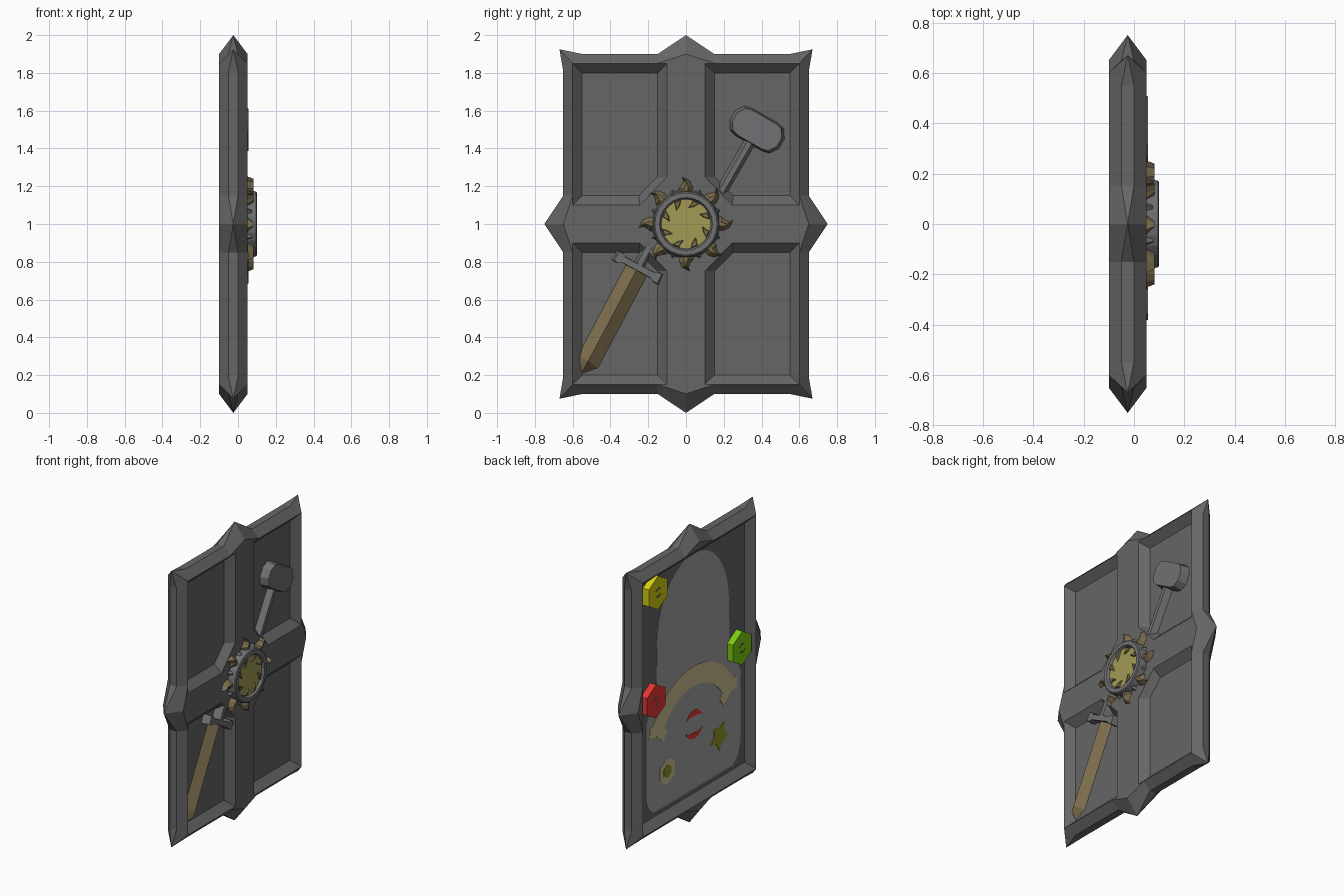
import bpy, bmesh
from math import sin, cos, radians, pi

if "Cube" in bpy.data.objects:
    bpy.data.objects.remove(bpy.data.objects["Cube"])

def mat(name, r, g, b):
    lin = lambda c: (c / 255 / 12.92) if c < 10 else ((c / 255 + 0.055) / 1.055) ** 2.4
    m = bpy.data.materials.new(name)
    m.diffuse_color = (lin(r), lin(g), lin(b), 1)
    m.use_nodes = True
    m.node_tree.nodes["Principled BSDF"].inputs["Base Color"].default_value = m.diffuse_color
    return m

IRON = mat("iron_grey", 102, 102, 102)
STEEL = mat("steel", 112, 113, 115)
BRONZE = mat("bronze", 125, 110, 78)
GOLD = mat("gold", 162, 154, 84)
PALE = mat("pale_grey", 160, 160, 160)
BEIGE = mat("beige", 205, 192, 145)
RED = mat("red", 232, 54, 50)
GREEN = mat("green", 124, 203, 16)
YELLOW = mat("yellow", 212, 203, 16)
OLIVE = mat("olive", 145, 150, 40)

def finish(bm, name, m):
    bmesh.ops.remove_doubles(bm, verts=bm.verts[:], dist=1e-5)
    bmesh.ops.recalc_face_normals(bm, faces=bm.faces[:])
    me = bpy.data.meshes.new(name)
    bm.to_mesh(me)
    bm.free()
    me.materials.append(m)
    ob = bpy.data.objects.new(name, me)
    bpy.context.collection.objects.link(ob)
    return ob

def poly(bm, pts):
    return bm.faces.new([bm.verts.new(p) for p in pts])

def add_prism(bm, base, x0, x1, top=None, cap=True):
    """Prism on the yz plane from x0 to x1; top = matching outline at x1."""
    top = top or base
    n = len(base)
    for i in range(n):
        j = (i + 1) % n
        poly(bm, [(x0, *base[i]), (x0, *base[j]), (x1, *top[j]), (x1, *top[i])])
    poly(bm, [(x0, *p) for p in base])
    if cap:
        poly(bm, [(x1, *p) for p in top])

def plate(name, base, x0, x1, m, top=None, cap=True):
    bm = bmesh.new()
    add_prism(bm, base, x0, x1, top, cap)
    return finish(bm, name, m)

def shrink(pts, k):
    cy = sum(p[0] for p in pts) / len(pts)
    cz = sum(p[1] for p in pts) / len(pts)
    return [(cy + (y - cy) * k, cz + (z - cz) * k) for y, z in pts]

def polar(r, deg, c=(0, 1)):
    return (c[0] + r * cos(radians(deg)), c[1] + r * sin(radians(deg)))

def arc(c, r, a0, a1, n):
    return [polar(r, a0 + (a1 - a0) * i / n, c) for i in range(n + 1)]

def local(o, deg, pts):
    """(along, across) points placed at o, pointing along deg."""
    c, s = cos(radians(deg)), sin(radians(deg))
    return [(o[0] + a * c - t * s, o[1] + a * s + t * c) for a, t in pts]

# Shield body: one quadrant mirrored four ways
OUT = [(.75, 0), (.65, .15), (.65, .81), (.67, .925), (.55, .9), (.15, .9), (0, 1)]
CREST = [(.65, 0), (.6, .15), (.6, .81), (.6, .85), (.55, .85), (.15, .85), (0, .9)]
HOLE = [(.6, .1), (.245, .1), (.1, .25), (.1, .85), (.6, .85)]
FLOOR = [(.55, .15), (.25, .15), (.15, .25), (.15, .8), (.55, .8)]
MID = [1, 0, 0, 1, 0, 0, 1]          # rim points that narrow to one sharp tip
bm = bmesh.new()
for sy in (1, -1):
    for sz in (1, -1):
        P = lambda x, p: (x, p[0] * sy, 1 + p[1] * sz)
        rows = [[P(.05, p) for p in CREST],
                [P(-.025 if t else 0, p) for p, t in zip(OUT, MID)],
                [P(-.025 if t else -.05, p) for p, t in zip(OUT, MID)],
                [P(-.1, p) for p in CREST]]
        for a, b in zip(rows, rows[1:]):
            for i in range(6):
                if a is rows[1] and MID[i] and MID[i + 1]:
                    continue
                poly(bm, [a[i], a[i + 1], b[i + 1], b[i]])
        # raised cross and four sunken front panels
        poly(bm, [P(.05, p) for p in [(0, 0), (.65, 0), (.6, .15)] + HOLE[:4] + [(.15, .85), (0, .9)]])
        for i in range(5):
            j = (i + 1) % 5
            poly(bm, [P(.05, HOLE[i]), P(.05, HOLE[j]), P(0, FLOOR[j]), P(0, FLOOR[i])])
        poly(bm, [P(0, p) for p in FLOOR])
        # sunken back
        poly(bm, [P(-.1, p) for p in [(.6, 0), (.65, 0), (.6, .15)]])
        poly(bm, [P(-.1, p) for p in [(0, .85), (0, .9), (.15, .85)]])
        poly(bm, [P(-.1, p) for p in [(.6, 0), (.6, .85)]] + [P(-.05, p) for p in [(.55, .8), (.55, 0)]])
        poly(bm, [P(-.1, p) for p in [(0, .85), (.6, .85)]] + [P(-.05, p) for p in [(.55, .8), (0, .8)]])
        poly(bm, [P(-.05, p) for p in [(0, 0), (.55, 0), (.55, .8), (0, .8)]])
finish(bm, "shield_body", IRON)

# Sun emblem: toothed collar, ring, disc, flames
star = [polar(.195 if i % 2 else .165, i * 11.25 + 11.25) for i in range(32)]
plate("emblem_collar", star, .05, .075, STEEL, shrink(star, .93))
bm = bmesh.new()
prof = [(.18, .05), (.172, .095), (.165, .1), (.14, .1), (.13, .08), (.13, .05)]
for k in range(24):
    a, b = k * 15, k * 15 + 15
    for (r0, x0), (r1, x1) in zip(prof, prof[1:]):
        poly(bm, [(x0, *polar(r0, a)), (x0, *polar(r0, b)), (x1, *polar(r1, b)), (x1, *polar(r1, a))])
finish(bm, "emblem_ring", STEEL)
plate("emblem_disc", arc((0, 1), .132, 0, 345, 23), .05, .083, GOLD)
flames, teeth = bmesh.new(), bmesh.new()
for k in range(8):
    a = k * 45
    f = [polar(r, a + d) for r, d in
         [(.165, -11), (.2, -10), (.23, -5), (.252, 5), (.228, 3), (.205, 7), (.19, 12), (.165, 11)]]
    ridge = [polar(r, a + d) for r, d in
             [(.165, -3), (.2, -3), (.222, -1), (.24, 2.5), (.222, 0), (.2, 1), (.19, 3), (.165, 3)]]
    add_prism(flames, f, .05, .082, ridge)
    t = [polar(r, a + 20 + d) for r, d in [(.133, -10), (.133, 9), (.11, 10), (.085, 20), (.1, 0)]]
    add_prism(teeth, t, .08, .094, shrink(t, .7))
finish(flames, "emblem_flames", BRONZE)
finish(teeth, "emblem_inner_teeth", BRONZE)

# Hammer relief
o = (.376, 1.5)
head = local(o, -30, [(-.15, -.03), (-.12, -.075), (-.08, -.085), (.08, -.085), (.12, -.075), (.15, -.03),
                      (.15, .03), (.12, .075), (.08, .085), (-.08, .085), (-.12, .075), (-.15, .03)])
plate("hammer_head", head, 0, .055, STEEL, shrink(head, .9))
grip = [(-.4, -.03), (-.05, -.03), (-.05, .03), (-.4, .03)]
plate("hammer_handle", local(o, 60, grip), 0, .04, STEEL,
      local(o, 60, [(a, t * .45) for a, t in grip]))

# Sword relief
o = (-.254, .77)
edge = [(.015, -.062), (.57, -.062), (.635, 0), (.57, .062), (.015, .062)]
plate("sword_blade", local(o, 242, edge), 0, .045, BRONZE,
      local(o, 242, [(.015, 0), (.56, 0), (.6, 0), (.56, 0), (.015, 0)]), cap=False)
guard = local(o, 242, [(-.03, -.14), (.03, -.14), (.03, -.11), (.018, -.09), (.018, .09), (.03, .11),
                       (.03, .14), (-.03, .14), (-.03, .11), (-.018, .09), (-.018, -.09), (-.03, -.11)])
plate("sword_guard", guard, 0, .055, STEEL, shrink(guard, .92))
plate("sword_grip", local(o, 242, [(-.13, -.03), (0, -.03), (0, .03), (-.13, .03)]), 0, .052, STEEL,
      local(o, 242, [(-.13, -.015), (0, -.015), (0, .015), (-.13, .015)]))

# Painted back: pale arched field
half = [(0, .23), (.42, .23), (.47, .27), (.5, .35), (.5, .84), (.47, .9), (.39, .94), (.38, 1.35)]
half += [(.38 * cos(t * pi / 20), 1.35 + .46 * sin(t * pi / 20)) for t in range(1, 10)]
field = half + [(0, 1.81)] + [(-y, z) for y, z in half[:0:-1]]
plate("back_field", field, -.05, -.052, PALE)

def mark(name, pts, m, x0=-.052, x1=-.055):
    return plate(name, pts, x0, x1, m)

# Ribbon arch with flared tails
c = (0, .55)
mark("back_ribbon", arc(c, .5, 32, 148, 18) + [polar(.53, 150, c), polar(.5, 158, c), polar(.43, 155, c),
     polar(.34, 160, c), polar(.33, 148, c)] + arc(c, .37, 146, 34, 18)
     + [polar(.33, 32, c), polar(.34, 20, c), polar(.43, 25, c), polar(.5, 22, c), polar(.53, 30, c)], BEIGE)

def crescents(name, c, r, m, x0, x1, tilt=0):
    for k, a in enumerate((20 + tilt, 200 + tilt)):
        inner = [polar(r * (1 - .4 * sin(pi * i / 8)), a + 130 * i / 8, c) for i in range(7, 0, -1)]
        mark(f"{name}_{k}", arc(c, r, a, a + 130, 8) + inner, m, x0, x1)

# Small painted badges
crescents("red_crescent", (-.01, .66), .095, RED, -.052, -.055, 10)
c = (-.275, .48)
mark("olive_leaf", [polar(.095 if i % 2 else .055, i * 36 + 18, c) for i in range(10)], OLIVE)
c = (.275, .455)
mark("beige_badge", [polar(.09, i * 60 + 30, c) for i in range(6)], BEIGE)
mark("yellow_badge_centre", [polar(.045, i * 60 + 30, c) for i in range(6)], OLIVE, -.055, -.057)

# Three hexagonal studs
for name, c, m in (("red_stud", (.45, 1), RED), ("green_stud", (-.46, 1.01), GREEN),
                   ("yellow_stud", (.43, 1.72), YELLOW)):
    plate(name, [polar(.113, i * 60 + 30, c) for i in range(6)], -.05, -.095, m)
    crescents(name + "_mark", c, .032, IRON, -.095, -.097)
